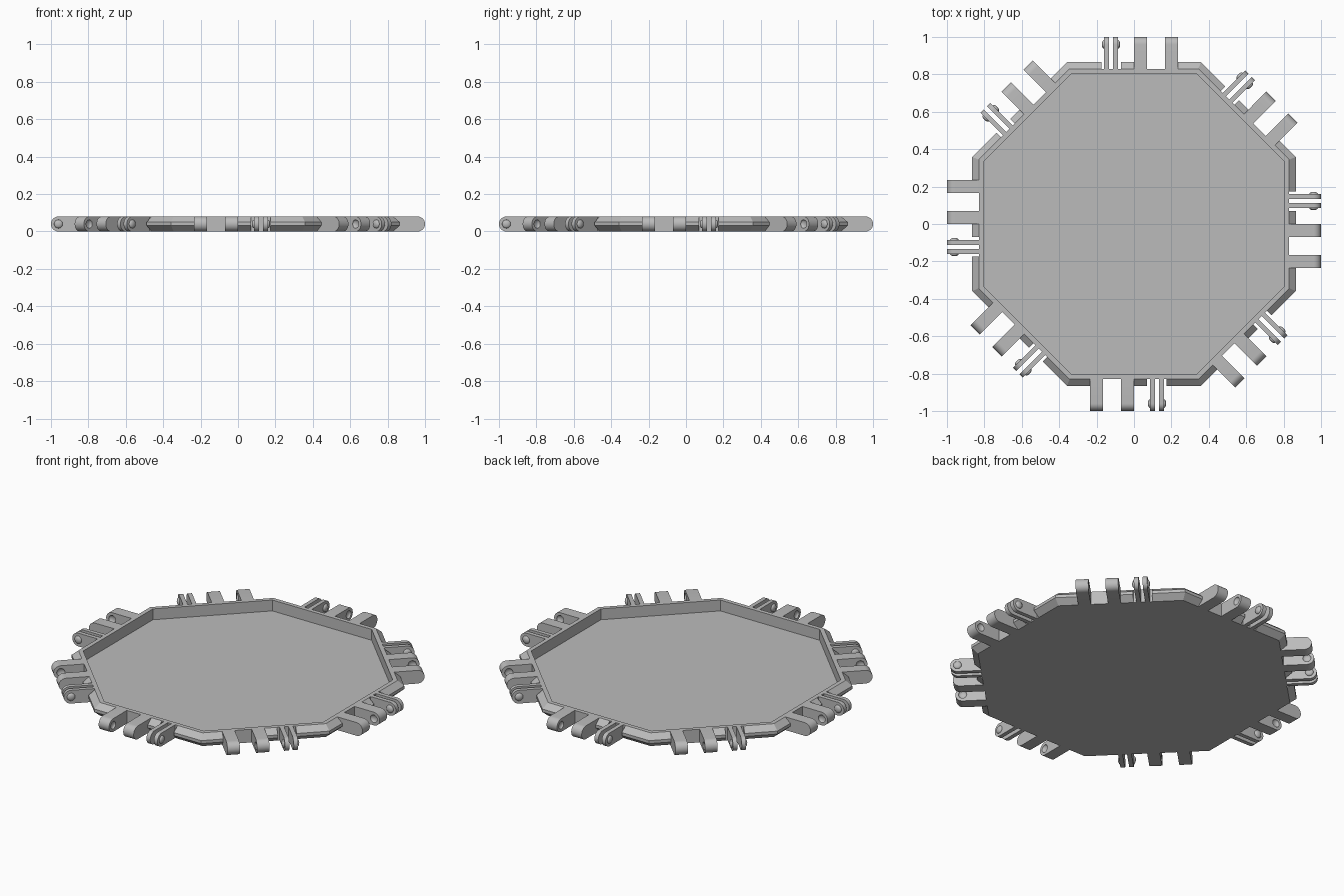
import bpy, bmesh, math
from mathutils import Matrix

if "Cube" in bpy.data.objects:
    bpy.data.objects.remove(bpy.data.objects["Cube"])

SIDES, HEIGHT = 8, 0.08
INNER, WALL, OUTER, REACH = 0.805, 0.83, 0.865, 1.0
FLOOR = 0.014
MITRE = math.tan(math.pi / SIDES)
PIVOT = (REACH - HEIGHT / 2, HEIGHT / 2)

grey = bpy.data.materials.new("plain grey")
grey.use_nodes = True
colour = (0.5, 0.5, 0.5, 1)
grey.diffuse_color = colour
grey.node_tree.nodes["Principled BSDF"].inputs["Base Color"].default_value = colour


def make_mesh(name, bm):
    bmesh.ops.recalc_face_normals(bm, faces=bm.faces)
    mesh = bpy.data.meshes.new(name)
    bm.to_mesh(mesh)
    bm.free()
    mesh.materials.append(grey)
    return mesh


def add_object(name, mesh, turn=0):
    obj = bpy.data.objects.new(name, mesh)
    bpy.context.collection.objects.link(obj)
    obj.rotation_euler.z = turn
    return obj


def add_prism(bm, profile, left, right):
    """Sweep a (y, z) profile in x; left and right give the end x for each y."""
    ends = [[bm.verts.new((end(y), y, z)) for y, z in profile] for end in (left, right)]
    for loop in ends:
        bm.faces.new(loop)
    n = len(profile)
    for i in range(n):
        j = (i + 1) % n
        bm.faces.new((ends[0][i], ends[0][j], ends[1][j], ends[1][i]))


def add_button(bm, x):
    """Flattened ball on the hinge axis, for snap pins and their sockets."""
    place = Matrix.Translation((x, *PIVOT)) @ Matrix.Diagonal((0.012, 0.023, 0.023, 1))
    turn = Matrix.Rotation(math.pi / 2, 4, "Y")
    bmesh.ops.create_uvsphere(bm, u_segments=24, v_segments=12, radius=1, matrix=place @ turn)


def at(x):
    return lambda y: x


# Tray: octagonal floor with an upright wall
bm = bmesh.new()
rings = []
for radius, z in ((WALL, 0), (WALL, HEIGHT), (INNER, HEIGHT), (INNER, FLOOR)):
    r = radius / math.cos(math.pi / SIDES)
    angles = [(i + 0.5) * math.tau / SIDES for i in range(SIDES)]
    rings.append([bm.verts.new((r * math.cos(a), r * math.sin(a), z)) for a in angles])
for low, high in zip(rings, rings[1:]):
    for i in range(SIDES):
        j = (i + 1) % SIDES
        bm.faces.new((low[i], low[j], high[j], high[i]))
bm.faces.new(rings[0])
bm.faces.new(rings[-1])
add_object("tray", make_mesh("tray", bm))

# Chamfered rim of one side, interrupted by the hinge notches
rim_profile = [(WALL, 0), (OUTER, 0.032), (OUTER, 0.05), (WALL, HEIGHT)]
bm = bmesh.new()
add_prism(bm, rim_profile, lambda y: -y * MITRE, at(-0.175))
add_prism(bm, rim_profile, at(-0.07), at(0))
add_prism(bm, rim_profile, at(0.235), lambda y: y * MITRE)
rim = make_mesh("rim", bm)

# Round-ended hinge profile
arc = [math.pi * (i / 16 - 0.5) for i in range(17)]
lug_profile = [(WALL, HEIGHT), (WALL, 0)]
lug_profile += [(PIVOT[0] + HEIGHT / 2 * math.cos(a), PIVOT[1] + HEIGHT / 2 * math.sin(a)) for a in arc]

# Slim pair of fingers with snap pins on the outer faces
bm = bmesh.new()
for left in (-0.16, -0.111):
    add_prism(bm, lug_profile, at(left), at(left + 0.025))
for x in (-0.16, -0.086):
    add_button(bm, x)
fingers = make_mesh("pin_fingers", bm)

# Wide pair of lugs with sockets on the facing sides
bm = bmesh.new()
for left in (0, 0.165):
    add_prism(bm, lug_profile, at(left), at(left + 0.07))
solid = add_object("lug_blank", make_mesh("lug_blank", bm))
bm = bmesh.new()
for x in (0.07, 0.165):
    add_button(bm, x)
cutter = add_object("socket_cutter", make_mesh("socket_cutter", bm))
cutter.hide_render = True
cut = solid.modifiers.new("sockets", "BOOLEAN")
cut.operation, cut.object, cut.solver = "DIFFERENCE", cutter, "EXACT"
lugs = bpy.data.meshes.new_from_object(solid.evaluated_get(bpy.context.evaluated_depsgraph_get()))
for helper in (solid, cutter):
    bpy.data.objects.remove(helper)

# Smooth the round ends while keeping the edges sharp
for mesh in (fingers, lugs):
    mesh.shade_smooth()
    mesh.set_sharp_from_angle(angle=math.radians(35))

# Repeat the rim and hinges around all sides
for i in range(SIDES):
    for name, mesh in (("rim", rim), ("pin_fingers", fingers), ("socket_lugs", lugs)):
        add_object(f"{name}_{i + 1}", mesh, -i * math.tau / SIDES)
